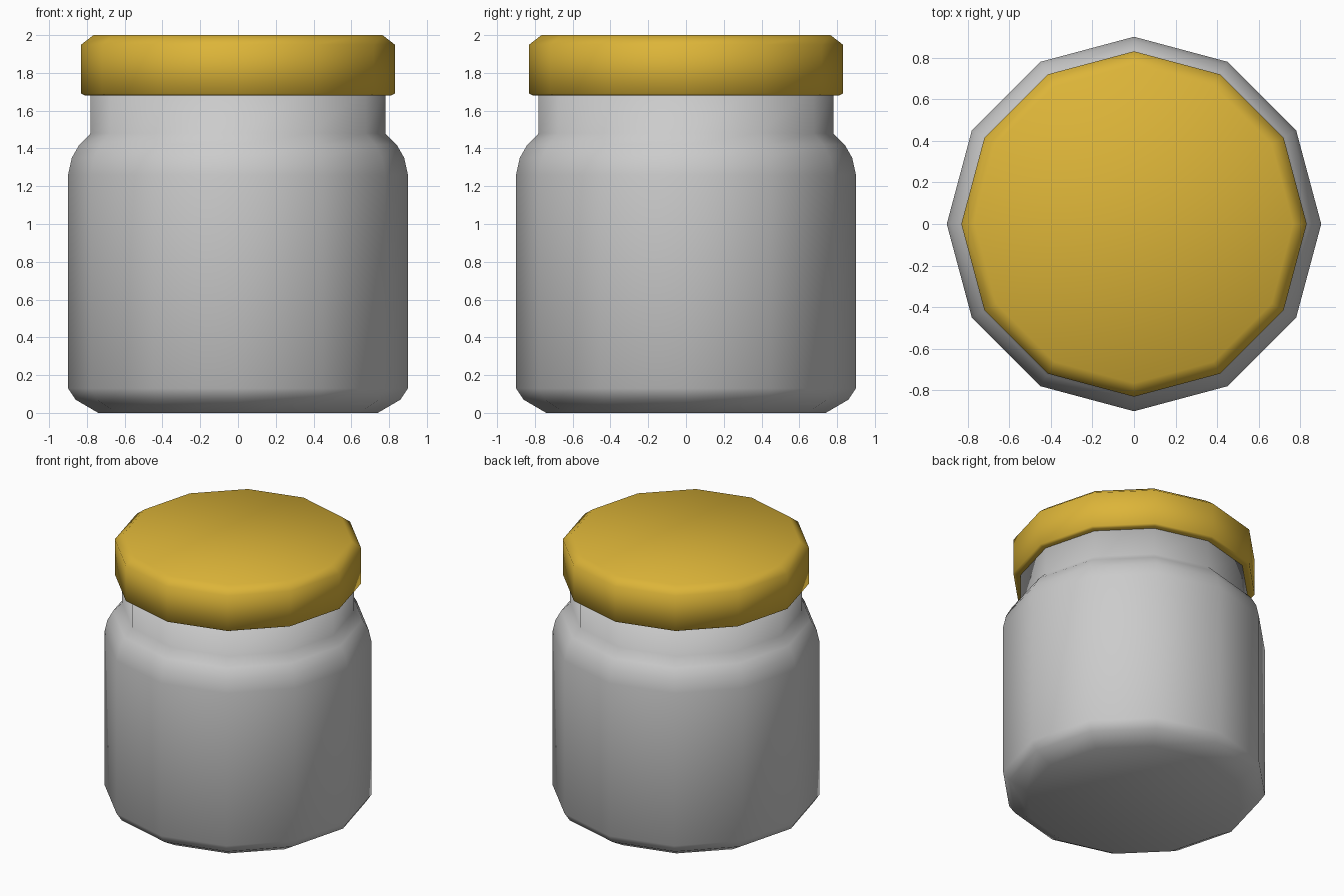
import bpy, bmesh
from math import cos, sin, tau

if "Cube" in bpy.data.objects:
    bpy.data.objects.remove(bpy.data.objects["Cube"])

SIDES = 12


def lathe(name, profile):
    """Revolve (radius, z) points, bottom to top, and cap both ends."""
    bm = bmesh.new()
    rings = [[bm.verts.new((r * cos(tau * i / SIDES), r * sin(tau * i / SIDES), z))
              for i in range(SIDES)] for r, z in profile]
    for low, high in zip(rings, rings[1:]):
        for i in range(SIDES):
            j = (i + 1) % SIDES
            bm.faces.new((low[i], low[j], high[j], high[i]))
    bm.faces.new(rings[0][::-1])
    bm.faces.new(rings[-1])
    for face in bm.faces:
        face.smooth = True
    mesh = bpy.data.meshes.new(name)
    bm.to_mesh(mesh)
    bm.free()
    obj = bpy.data.objects.new(name, mesh)
    bpy.context.collection.objects.link(obj)
    return obj


# Jar body with rounded base, shoulder and straight neck
lathe("jar_body", [(0.74, 0), (0.86, 0.07), (0.90, 0.13), (0.90, 1.26),
                   (0.88, 1.35), (0.84, 1.42), (0.78, 1.48), (0.78, 1.72)])

# Screw lid
lid = lathe("lid", [(0.74, 1.68), (0.81, 1.68), (0.83, 1.69),
                    (0.83, 1.95), (0.765, 2.0)])
gold = bpy.data.materials.new("lid_yellow")
gold.diffuse_color = (0.72, 0.46, 0.04, 1)
gold.use_nodes = True
gold.node_tree.nodes["Principled BSDF"].inputs["Base Color"].default_value = gold.diffuse_color
lid.data.materials.append(gold)
